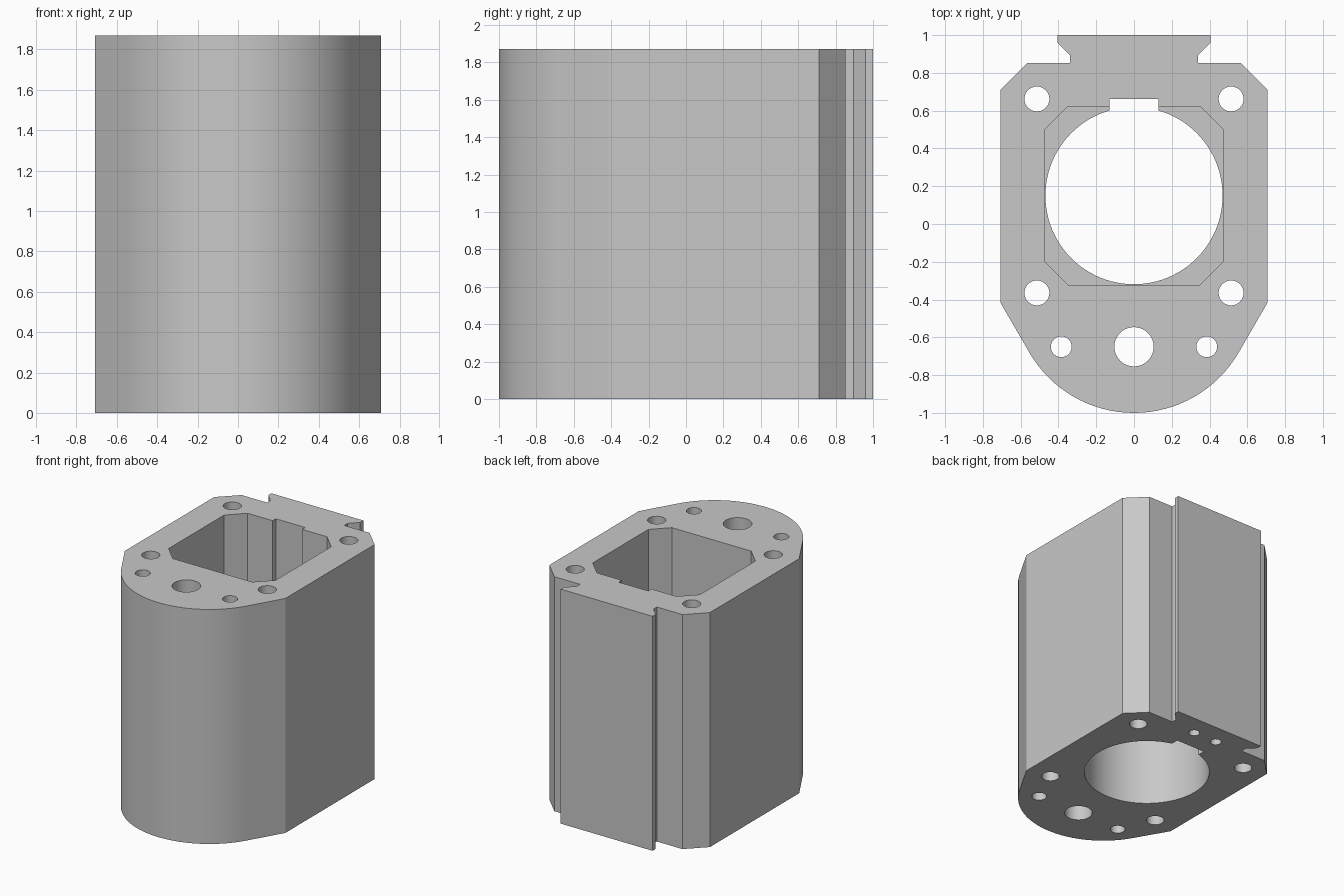
import bpy
import bmesh
from math import sin, cos, pi, radians

cube = bpy.data.objects.get("Cube")
if cube:
    bpy.data.objects.remove(cube, do_unlink=True)

HEIGHT = 1.87
POCKET_FLOOR = 0.85
OVER = 0.05          # cutters poke past the end faces
BORE_Y = 0.15

metal = bpy.data.materials.new("light grey metal")
metal.use_nodes = True
GREY = (0.58, 0.58, 0.58, 1)
metal.diffuse_color = GREY
metal.node_tree.nodes["Principled BSDF"].inputs["Base Color"].default_value = GREY


def extrude(name, outline, z0, z1):
    """Closed prism over a counter-clockwise outline."""
    bm = bmesh.new()
    base = bm.faces.new([bm.verts.new((x, y, z0)) for x, y in outline])
    top = bmesh.ops.extrude_face_region(bm, geom=[base])["geom"]
    bmesh.ops.translate(bm, vec=(0, 0, z1 - z0),
                        verts=[v for v in top if isinstance(v, bmesh.types.BMVert)])
    bmesh.ops.recalc_face_normals(bm, faces=bm.faces)
    mesh = bpy.data.meshes.new(name)
    bm.to_mesh(mesh)
    bm.free()
    mesh.materials.append(metal)
    obj = bpy.data.objects.new(name, mesh)
    bpy.context.collection.objects.link(obj)
    return obj


def arc(cx, cy, r, start, end, steps):
    angles = [radians(start + (end - start) * i / steps) for i in range(steps + 1)]
    return [(cx + r * cos(a), cy + r * sin(a)) for a in angles]


def circle(cx, cy, r, sides):
    return arc(cx, cy, r, 0, 360, sides)[:-1]


def mirrored(half):
    """Complete a right-hand half outline across x = 0."""
    return half + [(-x, y) for x, y in reversed(half) if abs(x) > 1e-6]


# Body: rounded nose, straight flanks, dovetail rail at the back
nose = arc(0, -0.36, 0.64, -90, -30, 16)
nose[0] = (0, -1)
flank = [(0.708, -0.415), (0.708, 0.71), (0.565, 0.852)]
rail = [(0.34, 0.852), (0.34, 0.895), (0.405, 0.96), (0.405, 1.0)]
body = extrude("housing_body", mirrored(nose + flank + rail), 0, HEIGHT)

# Cutters: main bore, key slot, eight-sided upper pocket
cutters = []


def cut(name, outline, z0=-OVER, z1=HEIGHT + OVER):
    obj = extrude(name, outline, z0, z1)
    obj.hide_render = True
    cutters.append(obj)


cut("bore_cutter", circle(0, BORE_Y, 0.469, 96))
cut("key_slot_cutter", mirrored([(0.13, 0.4), (0.13, 0.662)]))
cut("pocket_cutter",
    mirrored([(0.35, -0.322), (0.472, -0.2), (0.472, 0.5), (0.35, 0.622)]),
    POCKET_FLOOR)

# Through holes for bolts, pins and the nose channel
cut("nose_channel_cutter", circle(0, -0.65, 0.104, 40))
for side in (-1, 1):
    for y in (-0.365, 0.662):
        cut("bolt_hole_cutter", circle(side * 0.514, y, 0.066, 32))
    cut("pin_hole_cutter", circle(side * 0.385, -0.65, 0.055, 32))
    # Blind holes under the rail, open only at the bottom
    cut("rail_hole_cutter", circle(side * 0.106, 0.83, 0.042, 24), -OVER, 0.4)

bpy.context.view_layer.objects.active = body
body.select_set(True)
for cutter in cutters:
    mod = body.modifiers.new("cut", "BOOLEAN")
    mod.operation = "DIFFERENCE"
    mod.solver = "EXACT"
    mod.object = cutter
    bpy.ops.object.modifier_apply(modifier=mod.name)
    bpy.data.objects.remove(cutter, do_unlink=True)

bpy.ops.object.shade_smooth_by_angle(angle=radians(20))
